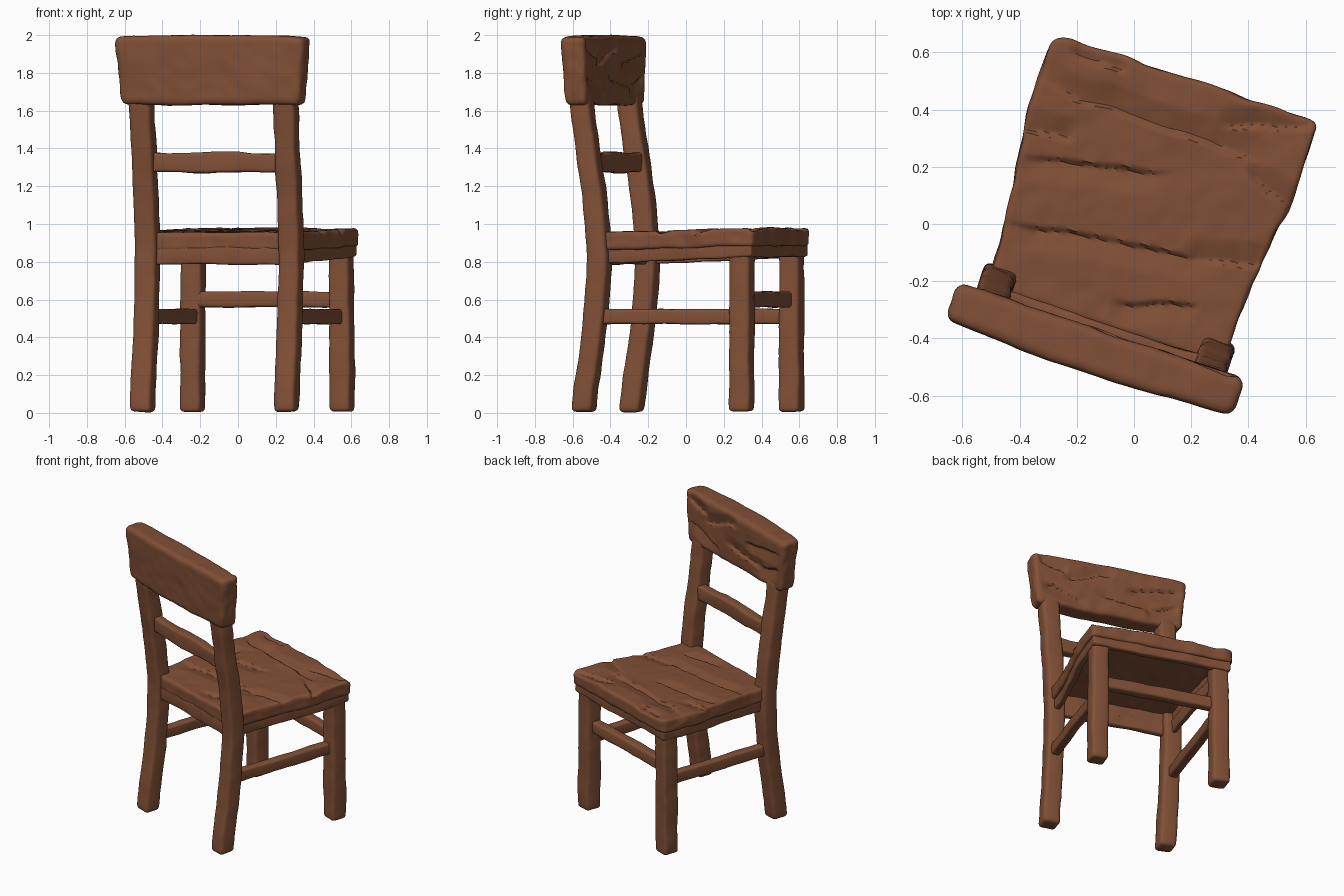
import bpy, bmesh, math
from mathutils import Vector, noise

if "Cube" in bpy.data.objects:
    bpy.data.objects.remove(bpy.data.objects["Cube"])

wood = bpy.data.materials.new("brown wood")
wood.diffuse_color = (0.22, 0.08, 0.037, 1)
wood.use_nodes = True
wood.node_tree.nodes["Principled BSDF"].inputs["Base Color"].default_value = wood.diffuse_color

# The whole chair is turned about z
ANG = math.radians(18.5)
C, S = math.cos(ANG), math.sin(ANG)


def to_world(p):
    u = p.x + 0.012
    return Vector((C * u + S * p.y, -S * u + C * p.y, p.z))


def coords(h, r, step):
    """Grid positions along one axis, denser near the rounded edges."""
    n = max(1, round(2 * (h - r) / step))
    mid = [-(h - r) + 2 * (h - r) * i / n for i in range(n + 1)]
    edge = [h, h - 0.15 * r, h - 0.5 * r]
    return [-e for e in edge] + mid + edge[::-1]


def part(name, half, r, warp, step=0.03, rough=0.005, seed=0.0):
    """Rounded, gridded box of half-sizes `half`, bent by warp(p), then roughened."""
    bm = bmesh.new()
    ax = [coords(h, r, step) for h in half]
    cache = {}
    off = Vector((seed, seed * 2, seed * 3))

    def vert(i, j, k):
        if (i, j, k) not in cache:
            p = Vector((ax[0][i], ax[1][j], ax[2][k]))
            q = Vector([max(-(h - r), min(h - r, c)) for c, h in zip(p, half)])
            if (p - q).length > 0:
                p = q + (p - q).normalized() * min(r, (p - q).length)
            p = warp(p)
            p = p + rough * noise.noise_vector(p * 6 + off) + rough * 0.5 * noise.noise_vector(p * 15 + off)
            p.z = max(p.z, 0.0)
            cache[(i, j, k)] = bm.verts.new(to_world(p))
        return cache[(i, j, k)]

    n = [len(a) - 1 for a in ax]
    for a in range(3):
        b, c = (a + 1) % 3, (a + 2) % 3
        for end in (0, n[a]):
            for i in range(n[b]):
                for j in range(n[c]):
                    quad = []
                    for di, dj in ((0, 0), (1, 0), (1, 1), (0, 1)):
                        idx = [0, 0, 0]
                        idx[a], idx[b], idx[c] = end, i + di, j + dj
                        quad.append(vert(*idx))
                    bm.faces.new(quad if end else quad[::-1])
    mesh = bpy.data.meshes.new(name)
    bm.to_mesh(mesh)
    bm.free()
    mesh.materials.append(wood)
    mesh.shade_smooth()
    mesh.set_sharp_from_angle(angle=math.radians(45))
    ob = bpy.data.objects.new(name, mesh)
    bpy.context.collection.objects.link(ob)
    return ob


def curve(table, t):
    """Linear interpolation in a short list of (position, value)."""
    if t <= table[0][0]:
        return table[0][1]
    for (t0, v0), (t1, v1) in zip(table, table[1:]):
        if t <= t1:
            return v0 + (v1 - v0) * (t - t0) / (t1 - t0)
    return table[-1][1]


def soft(table, t, w=0.12):
    return sum(curve(table, t + w * k) for k in (-1, -0.5, 0, 0.5, 1)) / 5


def cracks(lines, a, b):
    """Depth of carved ledges; each line is (a0, b0, a1, b1, side)."""
    depth = 0.0
    for a0, b0, a1, b1, side in lines:
        t = (a - a0) / (a1 - a0)
        if 0 < t < 1:
            line = b0 + (b1 - b0) * t + 0.02 * noise.noise(Vector((a * 7, b0 * 7, 0)))
            d = (b - line) * side
            if -0.012 < d < 0.08:
                fall = 1 + d / 0.012 if d < 0 else 1 - d / 0.08
                depth = max(depth, 0.019 * fall * min(1, 6 * t, 6 * (1 - t)))
    return depth


# Back posts (bent) and front legs
POST = [(0, -0.437), (0.5, -0.365), (0.75, -0.342), (1.0, -0.352), (1.68, -0.452)]
for i, side in enumerate((-1, 1)):
    tag = "left" if side < 0 else "right"
    part("back_post_" + tag, (0.059, 0.057, 0.84), 0.026,
         lambda p: Vector((p.x + side * 0.401, p.y + soft(POST, p.z + 0.84), p.z + 0.845)), seed=1 + i)
    part("front_leg_" + tag, (0.058, 0.058, 0.435), 0.024,
         lambda p: Vector((p.x + side * (0.415 - 0.01 * p.z), p.y + 0.455, p.z + 0.44)), seed=4 + i, rough=0.006)
    # Side stretchers
    part("side_stretcher_" + tag, (0.03, 0.41, 0.04), 0.015,
         lambda p: Vector((p.x + side * 0.405, p.y + 0.03, p.z + 0.51)), seed=7 + i)

# Front stretcher and middle back rail
part("front_stretcher", (0.40, 0.034, 0.042), 0.018,
     lambda p: Vector((p.x, p.y + 0.44, p.z + 0.60)), seed=10)
part("back_rail", (0.39, 0.034, 0.053), 0.018,
     lambda p: Vector((p.x, p.y - 0.39 - 0.01 * math.cos(p.x * 4),
                       p.z + 1.326 + 0.006 * math.cos(p.x * 12) * (p.z > 0))), seed=11, rough=0.006)

# Seat outline: half width along the depth
WIDTH = [(-0.38, 0.435), (-0.15, 0.44), (0.07, 0.462), (0.25, 0.492), (0.54, 0.487)]
SEAT_CRACKS = [(-0.47, 0.09, 0.06, 0.20, -1), (-0.50, 0.20, -0.30, 0.21, 1), (-0.50, 0.37, 0.38, 0.34, 1),
               (-0.46, -0.14, 0.34, -0.03, -1), (0.30, 0.30, 0.52, 0.21, 1), (0.18, -0.05, 0.48, 0.0, 1),
               (0.15, 0.42, 0.52, 0.53, 1), (-0.42, 0.50, -0.2, 0.49, 1), (0.0, -0.28, 0.3, -0.2, -1)]


def seat_warp(p):
    v = p.y + 0.085
    x = p.x / 0.49 * soft(WIDTH, v, 0.08)
    x *= 1 + 0.012 * noise.noise(Vector((v * 9, p.x, p.z * 20)))
    if p.y > 0:                     # worn front edge and corners
        v += 0.012 * noise.noise(Vector((p.x * 7, 3, 0)))
        v -= (0.03 if p.x < 0 else 0.012) * max(0, (abs(p.x) - 0.42) / 0.07) ** 2 * p.y / 0.458
    z = p.z + 0.907 + 0.027 * (p.y + 0.45)
    if p.z > 0.025:
        z -= cracks(SEAT_CRACKS, x, v)
    elif p.z < -0.04 and abs(p.x) < 0.44 and -0.33 < v < 0.485:
        z += 0.068                  # hollow underside
    return Vector((x, v, z))


part("seat", (0.49, 0.458, 0.048), 0.02, seat_warp, step=0.011, seed=12, rough=0.006)


# Thin apron boards under the seat, open in the middle
def apron(name, cx, cy, hx, hy, seed):
    def warp(p):
        x, y = p.x + cx, p.y + cy
        return Vector((x / 0.475 * (soft(WIDTH, y, 0.08) - 0.014), y, p.z + 0.834 + 0.042 * (y + 0.37)))
    part(name, (hx, hy, 0.047), 0.014, warp, seed=seed, rough=0.007)


apron("front_apron", 0, 0.505, 0.475, 0.022, 13)
apron("back_apron", 0, -0.35, 0.475, 0.022, 14)
for side in (-1, 1):
    apron("side_apron_" + ("left" if side < 0 else "right"), side * 0.453, 0.075, 0.022, 0.447, 16 + side)

# Headrest: flares upward, bows backward, carved on the side facing the sitter
HEAD_CRACKS = [(-0.5, 0.09, -0.1, 0.02, -1), (-0.35, -0.10, 0.1, -0.04, 1), (-0.05, 0.12, 0.32, 0.02, 1),
               (0.15, -0.12, 0.48, -0.03, -1), (0.28, 0.06, 0.5, 0.13, 1), (-0.48, -0.03, -0.25, -0.09, -1)]


def head_warp(p):
    t = (p.z + 0.185) / 0.37
    x = p.x * (0.93 + 0.07 * t)
    bow = 1 - (p.x / 0.535) ** 2
    y = p.y * (0.86 + 0.14 * t) - 0.448 - 0.008 * t - (0.026 if p.y < 0 else 0.002) * bow
    if p.y > 0.03:
        y -= cracks(HEAD_CRACKS, x, p.z)
    x *= 1 + 0.015 * noise.noise(Vector((p.y * 25, p.z * 14, 5))) * abs(p.x) / 0.535
    return Vector((x, y, p.z + 1.815 - 0.012 * (1 - bow) * t))


part("headrest", (0.535, 0.069, 0.185), 0.032, head_warp, step=0.011, seed=20, rough=0.005)
